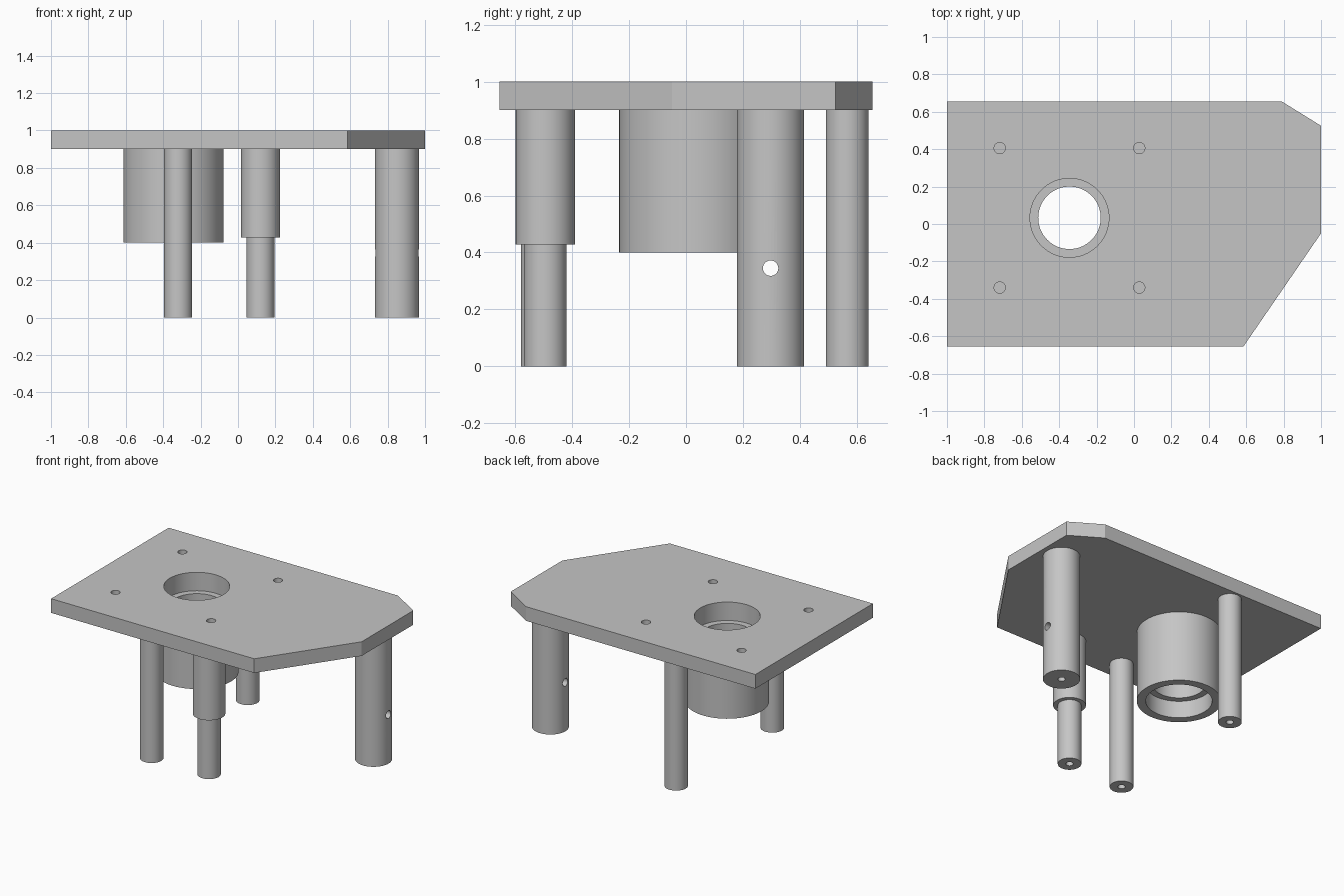
import bpy, bmesh, math
from mathutils import Vector

cube = bpy.data.objects.get("Cube")
if cube:
    bpy.data.objects.remove(cube, do_unlink=True)

grey = bpy.data.materials.new("machined grey")
grey.use_nodes = True
colour = (0.56, 0.56, 0.56, 1)
grey.diffuse_color = colour
grey.node_tree.nodes["Principled BSDF"].inputs["Base Color"].default_value = colour

TOP, UNDER = 1.0, 0.9


def finish(name, bm):
    """Turn a bmesh into a grey object."""
    bmesh.ops.recalc_face_normals(bm, faces=bm.faces)
    mesh = bpy.data.meshes.new(name)
    bm.to_mesh(mesh)
    bm.free()
    mesh.materials.append(grey)
    obj = bpy.data.objects.new(name, mesh)
    bpy.context.collection.objects.link(obj)
    return obj


def lathe(name, x, y, profile, closed=False):
    """Turn an (radius, height) profile about a vertical axis."""
    bm = bmesh.new()
    verts = [bm.verts.new((r, 0, z)) for r, z in profile]
    ends = verts[1:] + verts[:1] if closed else verts[1:]
    edges = [bm.edges.new(pair) for pair in zip(verts, ends)]
    bmesh.ops.spin(bm, geom=verts + edges, cent=(0, 0, 0), axis=(0, 0, 1),
                   angle=math.tau, steps=64, use_merge=True)
    bmesh.ops.remove_doubles(bm, verts=bm.verts, dist=0.0001)
    bmesh.ops.translate(bm, verts=bm.verts, vec=(x, y, 0))
    return finish(name, bm)


def drill(obj, centre, radius, length, axis=(0, 0, 1)):
    """Cut a round hole through an object."""
    bm = bmesh.new()
    bmesh.ops.create_cone(bm, cap_ends=True, segments=64, radius1=radius,
                          radius2=radius, depth=length)
    turn = Vector((0, 0, 1)).rotation_difference(Vector(axis)).to_matrix()
    bmesh.ops.rotate(bm, verts=bm.verts, matrix=turn)
    bmesh.ops.translate(bm, verts=bm.verts, vec=centre)
    cutter = finish("hole_cutter", bm)
    cutter.hide_render = True
    mod = obj.modifiers.new("hole", "BOOLEAN")
    mod.operation = "DIFFERENCE"
    mod.solver = "EXACT"
    mod.object = cutter
    bpy.context.view_layer.objects.active = obj
    bpy.ops.object.modifier_apply(modifier=mod.name)
    bpy.data.objects.remove(cutter, do_unlink=True)


# Plate with two cut corners
outline = [(-1, -0.655), (0.585, -0.655), (1, -0.05),
           (1, 0.525), (0.79, 0.655), (-1, 0.655)]
bm = bmesh.new()
base = bm.faces.new([bm.verts.new((x, y, UNDER)) for x, y in outline])
side = bmesh.ops.extrude_face_region(bm, geom=[base], use_keep_orig=True)["geom"]
bmesh.ops.translate(bm, vec=(0, 0, TOP - UNDER),
                    verts=[v for v in side if isinstance(v, bmesh.types.BMVert)])
plate = finish("top_plate", bm)

# Bearing bore and four blind screw holes in the plate
bore_x, bore_y, seat = -0.345, 0.033, 0.211
drill(plate, (bore_x, bore_y, 0.95), seat, 0.4)
for sx in (-1, 1):
    for sy in (-1, 1):
        drill(plate, (bore_x + sx * 0.373, bore_y + sy * 0.373, TOP), 0.03, 0.12)

# Bearing housing with a seat at each end and a narrower bore between
housing = lathe("bearing_housing", bore_x, bore_y, [
    (0.268, 0.4), (0.268, UNDER), (seat, UNDER), (seat, 0.87),
    (0.167, 0.87), (0.167, 0.52), (seat, 0.52), (seat, 0.4)], closed=True)


# Legs, each with a blind screw hole in its foot
def leg(name, x, y, *body):
    foot = [(0, 0.25), (0.024, 0.25), (0.024, 0), (body[0][0], 0)]
    return lathe(name, x, y, foot + list(body) + [(0, UNDER)])


thin = 0.075
front_leg = leg("front_leg", -0.32, -0.505, (thin, UNDER))
back_leg = leg("back_leg", -0.32, 0.566, (thin, UNDER))
stepped_leg = leg("stepped_leg", 0.12, -0.494, (thin, 0.428), (0.104, 0.428), (0.104, UNDER))
thick_leg = leg("thick_leg", 0.85, 0.297, (0.118, UNDER))
drill(thick_leg, (0.85, 0.297, 0.345), 0.027, 0.5, axis=(1, 0, 0))

# Smooth round walls, crisp edges
bpy.ops.object.select_all(action="DESELECT")
for obj in (plate, housing, front_leg, back_leg, stepped_leg, thick_leg):
    obj.select_set(True)
bpy.context.view_layer.objects.active = plate
bpy.ops.object.shade_smooth_by_angle(angle=math.radians(30))
